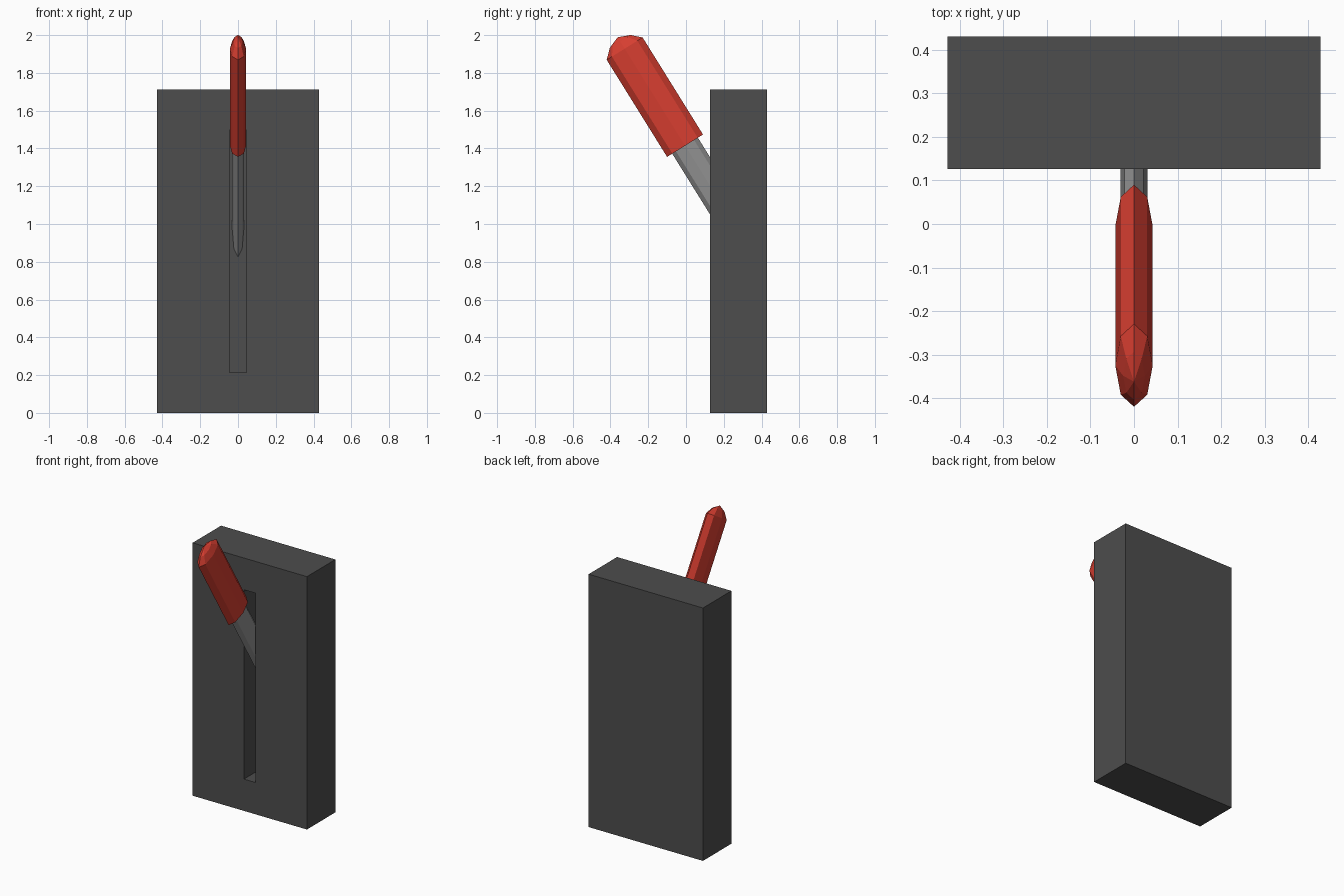
import bpy, bmesh, math
from mathutils import Matrix

if "Cube" in bpy.data.objects:
    bpy.data.objects.remove(bpy.data.objects["Cube"])


def material(name, rgb):
    m = bpy.data.materials.new(name)
    m.diffuse_color = (*rgb, 1)
    m.use_nodes = True
    m.node_tree.nodes["Principled BSDF"].inputs["Base Color"].default_value = m.diffuse_color
    return m


DARK = material("dark grey", (0.075, 0.075, 0.075))
STEEL = material("steel grey", (0.28, 0.28, 0.28))
RED = material("red", (0.68, 0.048, 0.03))


def add_object(name, bm, mat):
    bmesh.ops.recalc_face_normals(bm, faces=bm.faces)
    mesh = bpy.data.meshes.new(name)
    bm.to_mesh(mesh)
    bm.free()
    mesh.materials.append(mat)
    ob = bpy.data.objects.new(name, mesh)
    bpy.context.collection.objects.link(ob)
    return ob


def box(name, lo, hi, mat):
    bm = bmesh.new()
    bmesh.ops.create_cube(bm, size=1)
    for v in bm.verts:
        for i in range(3):
            v.co[i] = lo[i] + (v.co[i] + 0.5) * (hi[i] - lo[i])
    return add_object(name, bm, mat)


def rod(name, rx, ry, sections, tip, mat):
    """Eight-sided oval rod from (height, scale) sections, tip adds an apex."""
    bm = bmesh.new()
    rings = []
    for h, s in sections:
        rings.append([bm.verts.new((rx * s * math.cos(i * math.pi / 4),
                                    ry * s * math.sin(i * math.pi / 4), h))
                      for i in range(8)])
    for a, b in zip(rings, rings[1:]):
        for i in range(8):
            j = (i + 1) % 8
            bm.faces.new((a[i], a[j], b[j], b[i]))
    bm.faces.new(rings[0][::-1])
    if tip is None:
        bm.faces.new(rings[-1])
    else:
        apex = bm.verts.new((0, 0, tip))
        for i in range(8):
            bm.faces.new((rings[-1][i], rings[-1][(i + 1) % 8], apex))
    # Lean the lever towards the front
    lean = Matrix.Translation((0, -0.005, 1.4145)) @ Matrix.Rotation(math.radians(31.9), 4, 'X')
    bm.transform(lean)
    return add_object(name, bm, mat)


# Wall box with a vertical slot cut in its front
housing = box("housing", (-0.428, 0.126, 0), (0.428, 0.43, 1.712), DARK)
cutter = box("slot_cutter", (-0.044, 0.05, 0.215), (0.044, 0.268, 1.497), DARK)
cut = housing.modifiers.new("slot", 'BOOLEAN')
cut.operation = 'DIFFERENCE'
cut.solver = 'EXACT'
cut.object = cutter
bpy.context.view_layer.objects.active = housing
bpy.ops.object.modifier_apply(modifier=cut.name)
bpy.data.objects.remove(cutter)

# Lever shaft and its domed grip
rod("lever_shaft", 0.031, 0.08, [(-0.66, 1), (0.02, 1)], None, STEEL)
rod("lever_grip", 0.043, 0.112, [(0, 1), (0.605, 1), (0.65, 0.58)], 0.676, RED)
